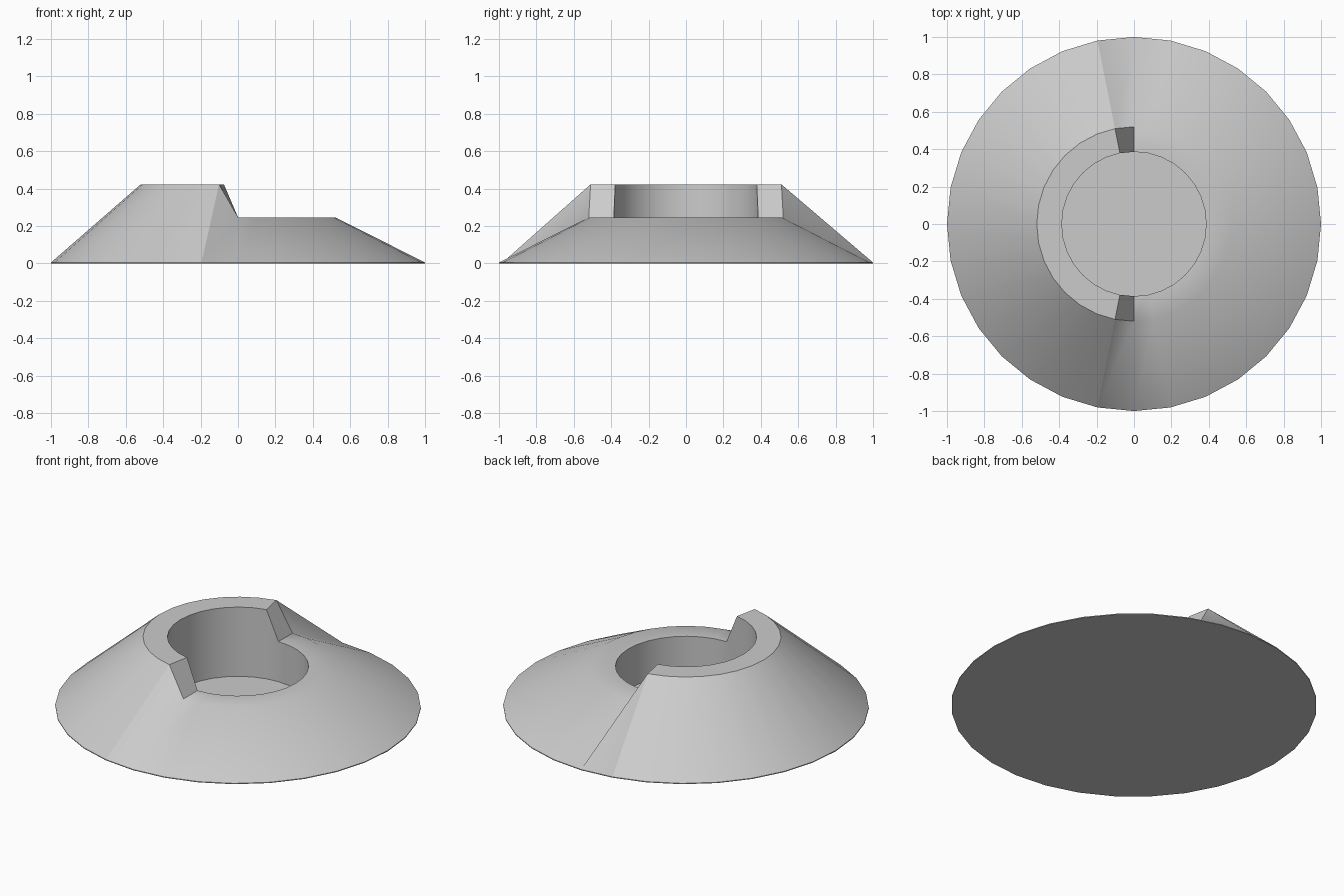
import bpy, bmesh, math

if "Cube" in bpy.data.objects:
    bpy.data.objects.remove(bpy.data.objects["Cube"])

SIDES = 32
LOW, HIGH = 0.247, 0.423
FLOOR = 0.005


def add_ring(bm, radius, height):
    ring = []
    for i in range(SIDES):
        a = 2 * math.pi * i / SIDES
        x, y = radius * math.cos(a), radius * math.sin(a)
        ring.append(bm.verts.new((x, y, height(x))))
    return ring


def bridge(bm, a, b):
    for i in range(SIDES):
        j = (i + 1) % SIDES
        bm.faces.new((a[i], a[j], b[j], b[i]))


# The rim is raised on the -x half and low on the +x half
def rim_height(x):
    return HIGH if x < -0.001 else LOW


bm = bmesh.new()
rings = [
    add_ring(bm, 1.0, lambda x: 0.0),       # base edge
    add_ring(bm, 1.0, lambda x: FLOOR),     # thin lip
    add_ring(bm, 0.52, rim_height),         # outer rim
    add_ring(bm, 0.386, rim_height),        # inner rim
    add_ring(bm, 0.386, lambda x: FLOOR),   # well floor edge
]
for a, b in zip(rings, rings[1:]):
    bridge(bm, a, b)

# Closed underside and well floor
bm.faces.new(rings[0][::-1])
bm.faces.new(rings[-1])
bmesh.ops.recalc_face_normals(bm, faces=bm.faces[:])

mesh = bpy.data.meshes.new("stepped_cone_base")
bm.to_mesh(mesh)
bm.free()
obj = bpy.data.objects.new("stepped_cone_base", mesh)
bpy.context.collection.objects.link(obj)

# Smooth curved walls, sharp rims
bpy.context.view_layer.objects.active = obj
obj.select_set(True)
bpy.ops.object.shade_smooth_by_angle(angle=math.radians(30))
